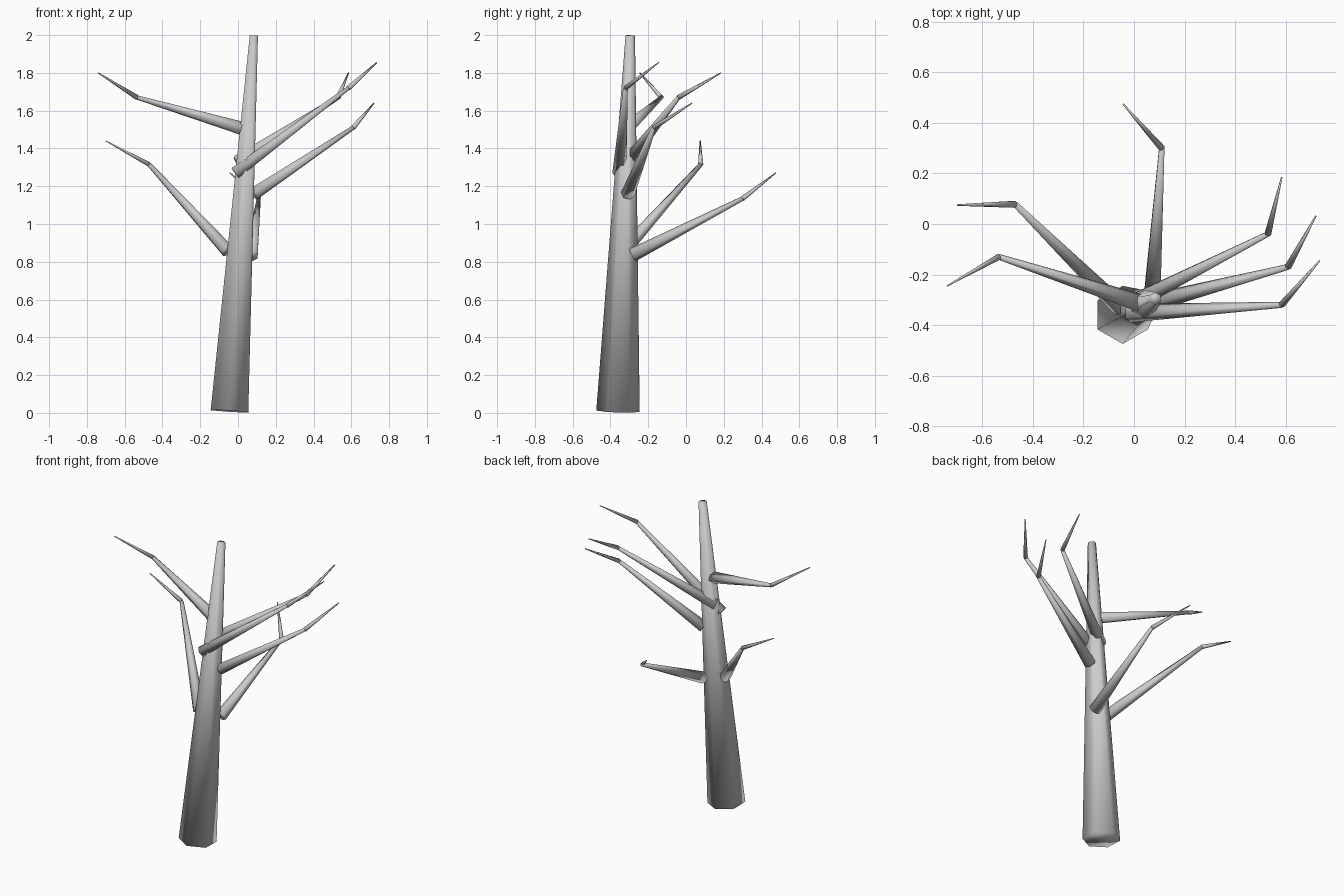
import bpy, bmesh
from math import sin, cos, tau
from mathutils import Vector

if "Cube" in bpy.data.objects:
    bpy.data.objects.remove(bpy.data.objects["Cube"])


def tapered_limb(bm, start, end, r_start, r_end, sides):
    """Closed tapered prism running from start to end."""
    start, end = Vector(start), Vector(end)
    turn = Vector((0, 0, 1)).rotation_difference(end - start)
    rings = []
    for centre, r in ((start, r_start), (end, r_end)):
        rings.append([bm.verts.new(centre + turn @ Vector(
            (r * sin(tau * i / sides), r * cos(tau * i / sides), 0)))
            for i in range(sides)])
    low, high = rings
    for i in range(sides):
        j = (i + 1) % sides
        bm.faces.new((low[i], high[i], high[j], low[j]))
    bm.faces.new(low)
    bm.faces.new(high[::-1])


def make_object(name, limbs):
    bm = bmesh.new()
    for limb in limbs:
        tapered_limb(bm, *limb)
    bmesh.ops.recalc_face_normals(bm, faces=bm.faces)
    for f in bm.faces:
        f.smooth = True
    mesh = bpy.data.meshes.new(name)
    bm.to_mesh(mesh)
    bm.free()
    bpy.context.collection.objects.link(bpy.data.objects.new(name, mesh))


# Leaning hexagonal trunk
make_object("trunk", [((-0.045, -0.36, 0.009), (0.084, -0.295, 1.998),
                       0.115, 0.025, 6)])

# Branches: root, elbow, tip
branches = {
    "branch_upper_left": ((0.025, -0.313, 1.505), (-0.535, -0.13, 1.67), (-0.74, -0.245, 1.80)),
    "branch_lower_left": ((-0.055, -0.33, 0.858), (-0.47, 0.078, 1.315), (-0.70, 0.075, 1.44)),
    "branch_back": ((0.072, -0.285, 0.835), (0.11, 0.30, 1.135), (-0.043, 0.475, 1.27)),
    "branch_lower_right": ((0.085, -0.308, 1.16), (0.61, -0.17, 1.51), (0.72, 0.032, 1.64)),
    "branch_front_right": ((-0.015, -0.353, 1.27), (0.585, -0.32, 1.72), (0.735, -0.145, 1.855)),
    "branch_mid_right": ((0.0, -0.31, 1.33), (0.53, -0.04, 1.67), (0.585, 0.185, 1.80)),
}
for name, (root, elbow, tip) in branches.items():
    make_object(name, [(root, elbow, 0.037, 0.012, 6),
                       (elbow, tip, 0.014, 0.003, 6)])
